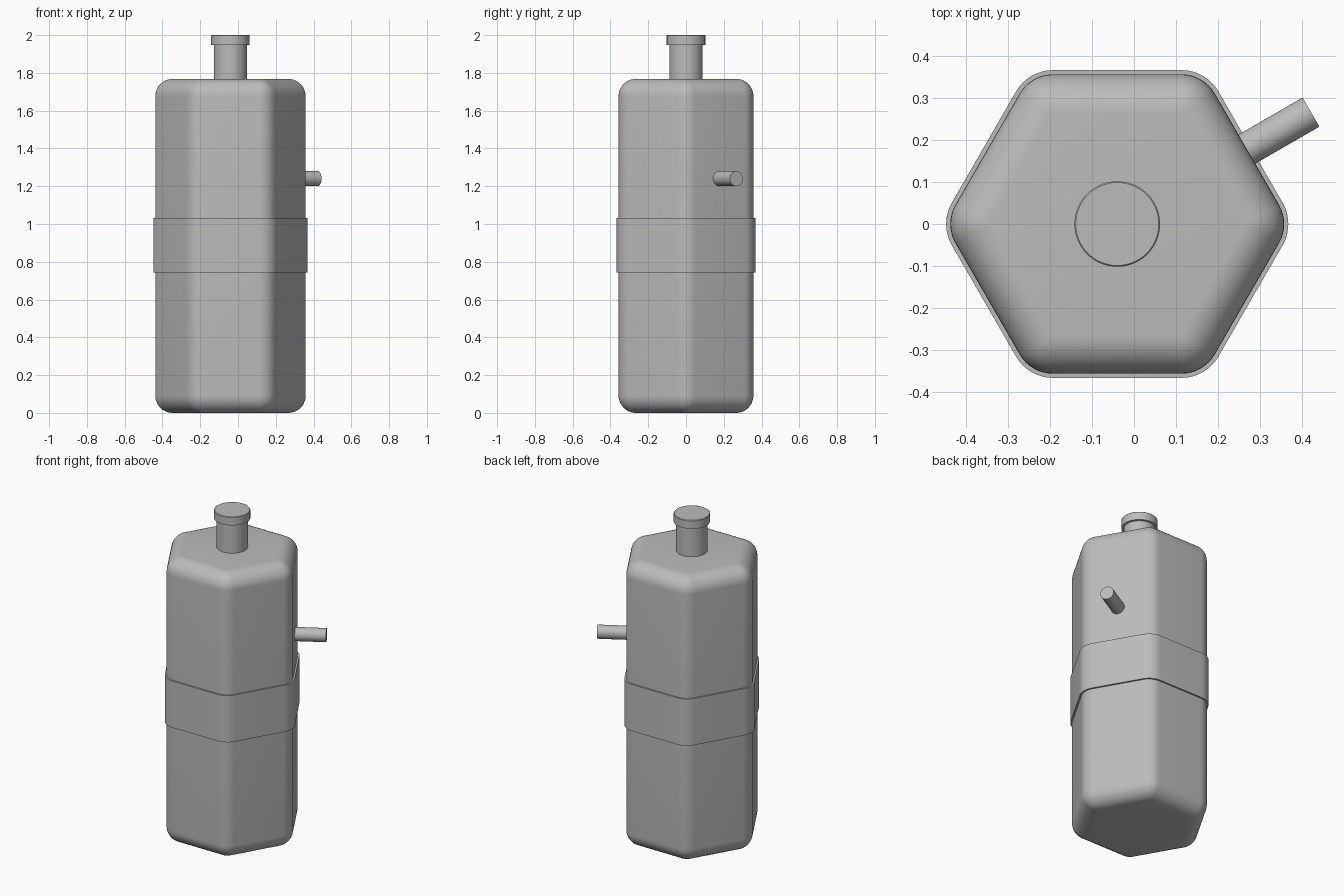
import bpy
import bmesh
from math import sin, cos, pi, radians
from mathutils import Matrix, Vector

old = bpy.data.objects.get("Cube")
if old:
    bpy.data.objects.remove(old, do_unlink=True)

AXIS_X = -0.04      # vertical axis of the vessel
APOTHEM = 0.357     # centre to flat side
FILLET = 0.092

grey = bpy.data.materials.new("plain grey")
grey.use_nodes = True
COLOR = (0.50, 0.50, 0.50, 1)
grey.diffuse_color = COLOR
grey.node_tree.nodes["Principled BSDF"].inputs["Base Color"].default_value = COLOR


def finish(name, bm, angle=30):
    bmesh.ops.remove_doubles(bm, verts=bm.verts, dist=1e-5)
    bmesh.ops.recalc_face_normals(bm, faces=bm.faces)
    mesh = bpy.data.meshes.new(name)
    bm.to_mesh(mesh)
    bm.free()
    mesh.materials.append(grey)
    obj = bpy.data.objects.new(name, mesh)
    bpy.context.collection.objects.link(obj)
    bpy.ops.object.select_all(action='DESELECT')
    obj.select_set(True)
    bpy.context.view_layer.objects.active = obj
    bpy.ops.object.shade_smooth_by_angle(angle=radians(angle))
    return obj


def loft(name, rings, angle=30):
    """Skin a stack of closed rings and cap both ends."""
    bm = bmesh.new()
    loops = [[bm.verts.new(p) for p in ring] for ring in rings]
    n = len(loops[0])
    for low, high in zip(loops, loops[1:]):
        for i in range(n):
            j = (i + 1) % n
            bm.faces.new((low[i], low[j], high[j], high[i]))
    bm.faces.new(loops[0])
    bm.faces.new(loops[-1])
    return finish(name, bm, angle)


def rounded_hexagon(inner_apothem, radius, z, steps=8):
    """Hexagon with corners on the x axis, grown outwards by a radius."""
    corner = inner_apothem / cos(pi / 6)
    points = []
    for k in range(6):
        mid = k * pi / 3
        for s in range(steps + 1):
            a = mid - pi / 6 + s / steps * pi / 3
            points.append(Vector((AXIS_X + corner * cos(mid) + radius * cos(a),
                                  corner * sin(mid) + radius * sin(a), z)))
    return points


def circle(radius, z, sides=64):
    return [Vector((AXIS_X + radius * cos(2 * pi * i / sides),
                    radius * sin(2 * pi * i / sides), z)) for i in range(sides)]


# Hexagonal body with every edge filleted
inner = APOTHEM - FILLET
body_rings = []
for centre_z, start in ((FILLET, -pi / 2), (1.768 - FILLET, 0)):
    for s in range(11):
        phi = start + s / 10 * pi / 2
        # tiny minimum radius keeps the flat ends valid polygons
        body_rings.append(rounded_hexagon(inner, max(FILLET * cos(phi), 0.0005),
                                          centre_z + FILLET * sin(phi)))
loft("body", body_rings)

# Band around the middle
loft("waist_band", [rounded_hexagon(inner, FILLET + 0.01, z) for z in (0.742, 1.032)])

# Neck and cap
loft("neck", [circle(0.088, z) for z in (1.72, 1.96)])
loft("cap", [circle(0.102, 1.948), circle(0.102, 1.997), circle(0.099, 2.0)])

# Side spout, square to the back left face
bm = bmesh.new()
bmesh.ops.create_cone(bm, cap_ends=True, segments=48, radius1=0.04, radius2=0.04, depth=0.233)
bm.transform(Matrix.Translation((AXIS_X, 0, 1.24)) @ Matrix.Rotation(radians(30), 4, 'Z')
             @ Matrix.Translation((0.417, 0, 0)) @ Matrix.Rotation(pi / 2, 4, 'Y'))
finish("spout", bm)
